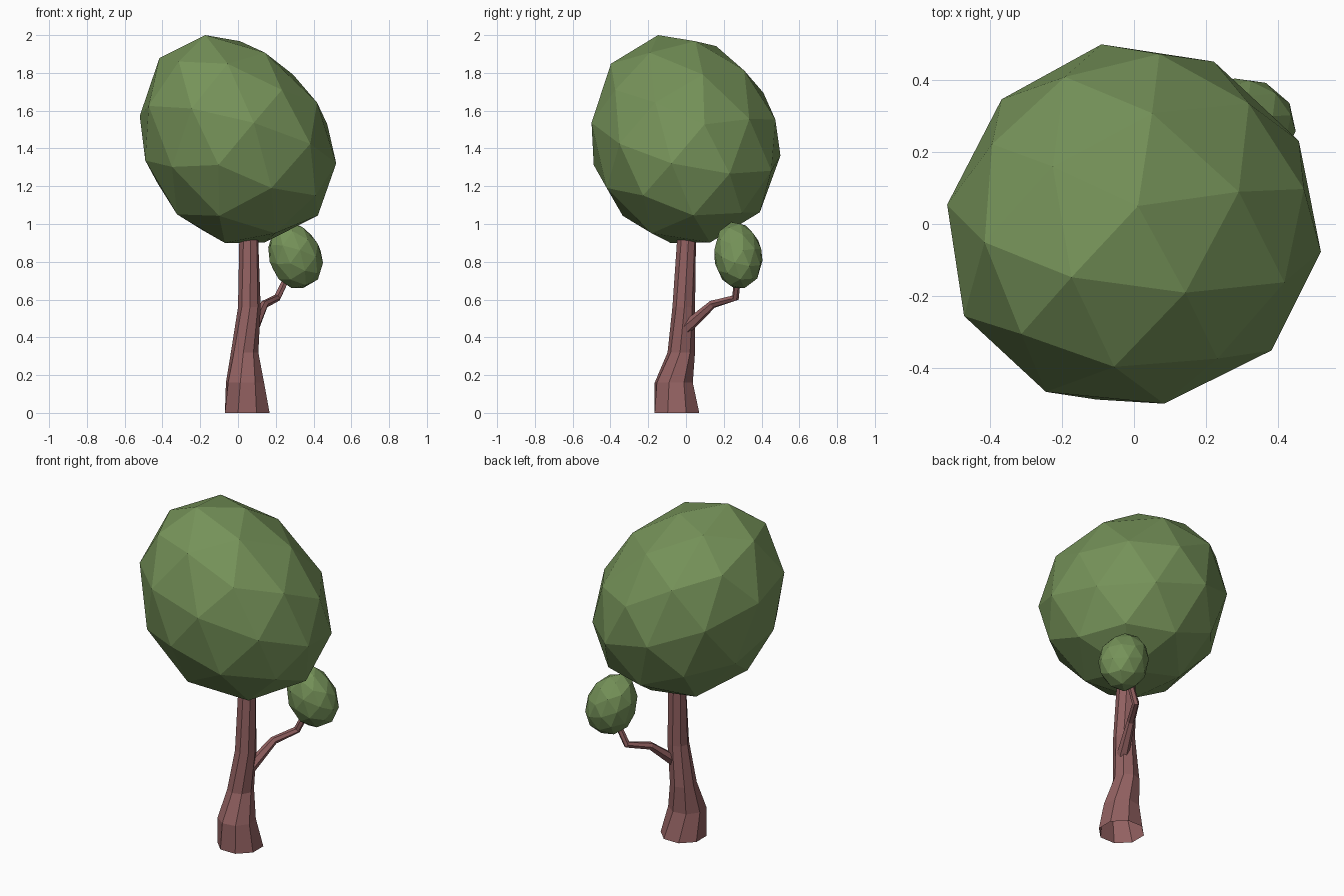
import bpy, bmesh, math
from mathutils import Vector, Matrix

if "Cube" in bpy.data.objects:
    bpy.data.objects.remove(bpy.data.objects["Cube"])


def material(name, color):
    m = bpy.data.materials.new(name)
    m.diffuse_color = color
    m.use_nodes = True
    m.node_tree.nodes["Principled BSDF"].inputs["Base Color"].default_value = m.diffuse_color
    return m


GREEN = material("leaf_green", (0.18, 0.29, 0.10, 1))
BROWN = material("bark_brown", (0.29, 0.12, 0.12, 1))


def finish(bm, name, mat):
    bmesh.ops.recalc_face_normals(bm, faces=bm.faces)
    me = bpy.data.meshes.new(name)
    bm.to_mesh(me)
    bm.free()
    me.materials.append(mat)
    ob = bpy.data.objects.new(name, me)
    bpy.context.collection.objects.link(ob)
    return ob


def crown(name, low, high):
    """Low-poly ball, turned, stretched unevenly along leaning axes, fitted to a box."""
    bm = bmesh.new()
    bmesh.ops.create_icosphere(bm, subdivisions=2, radius=1)
    turn = Matrix(((0.968, -0.190, 0.166),
                   (0.163, 0.973, 0.167),
                   (-0.194, -0.135, 0.972)))
    long_axis = Vector((-0.604, -0.239, 0.761)).normalized()
    short_axis = Vector((0.67, 0.38, 0.63))
    short_axis = (short_axis - long_axis * short_axis.dot(long_axis)).normalized()
    for v in bm.verts:
        p = turn @ v.co
        # the lower left side is fuller than the upper right
        for axis, k_pos, k_neg in ((long_axis, 1.21, 1.12), (short_axis, 0.87, 1.04)):
            d = p.dot(axis)
            p += axis * ((k_pos if d > 0 else k_neg) - 1) * d
        v.co = p
    for i in range(3):
        a = min(v.co[i] for v in bm.verts)
        b = max(v.co[i] for v in bm.verts)
        mid, half = (low[i] + high[i]) / 2, (high[i] - low[i]) / 2
        for v in bm.verts:
            c = v.co[i]
            v.co[i] = mid + half * (c / b if c > 0 else -c / a)
    return finish(bm, name, GREEN)


def limb(name, path, sides, level=False, twist=0.0):
    """Tapered tube through (x, y, z, radius); level keeps its rings horizontal."""
    bm = bmesh.new()
    pts = [Vector(p[:3]) for p in path]
    up = Vector((0, 0, 1))
    rings = []
    for i, p in enumerate(pts):
        along = pts[min(i + 1, len(pts) - 1)] - pts[max(i - 1, 0)]
        q = up.rotation_difference(up if level else along.normalized())
        ring = []
        for k in range(sides):
            t = 2 * math.pi * (k + 0.5) / sides + twist * i
            r = path[i][3]
            ring.append(bm.verts.new(p + q @ Vector((r * math.cos(t), r * math.sin(t), 0))))
        rings.append(ring)
    for a, b in zip(rings, rings[1:]):
        for k in range(sides):
            n = (k + 1) % sides
            bm.faces.new((a[k], a[n], b[n], b[k]))
    return finish(bm, name, BROWN)


# Leaf crowns
crown("main_crown", (-0.52, -0.50, 0.90), (0.52, 0.50, 2.0))
crown("small_crown", (0.16, 0.15, 0.66), (0.45, 0.405, 1.01))

# Flared trunk, open at the bottom
limb("trunk", [(0.049, -0.048, 0, 0.128), (0.037, -0.065, 0.16, 0.104),
               (0.035, -0.025, 0.32, 0.073), (0.060, -0.012, 0.56, 0.060),
               (0.057, 0.003, 0.92, 0.051), (0.057, 0.003, 1.05, 0.048)],
     8, level=True, twist=0.15)

# Side branch carrying the small crown
limb("branch", [(0.08, 0.0, 0.45, 0.034), (0.14, 0.14, 0.575, 0.022),
                (0.208, 0.262, 0.61, 0.020), (0.27, 0.275, 0.74, 0.018)], 6)
